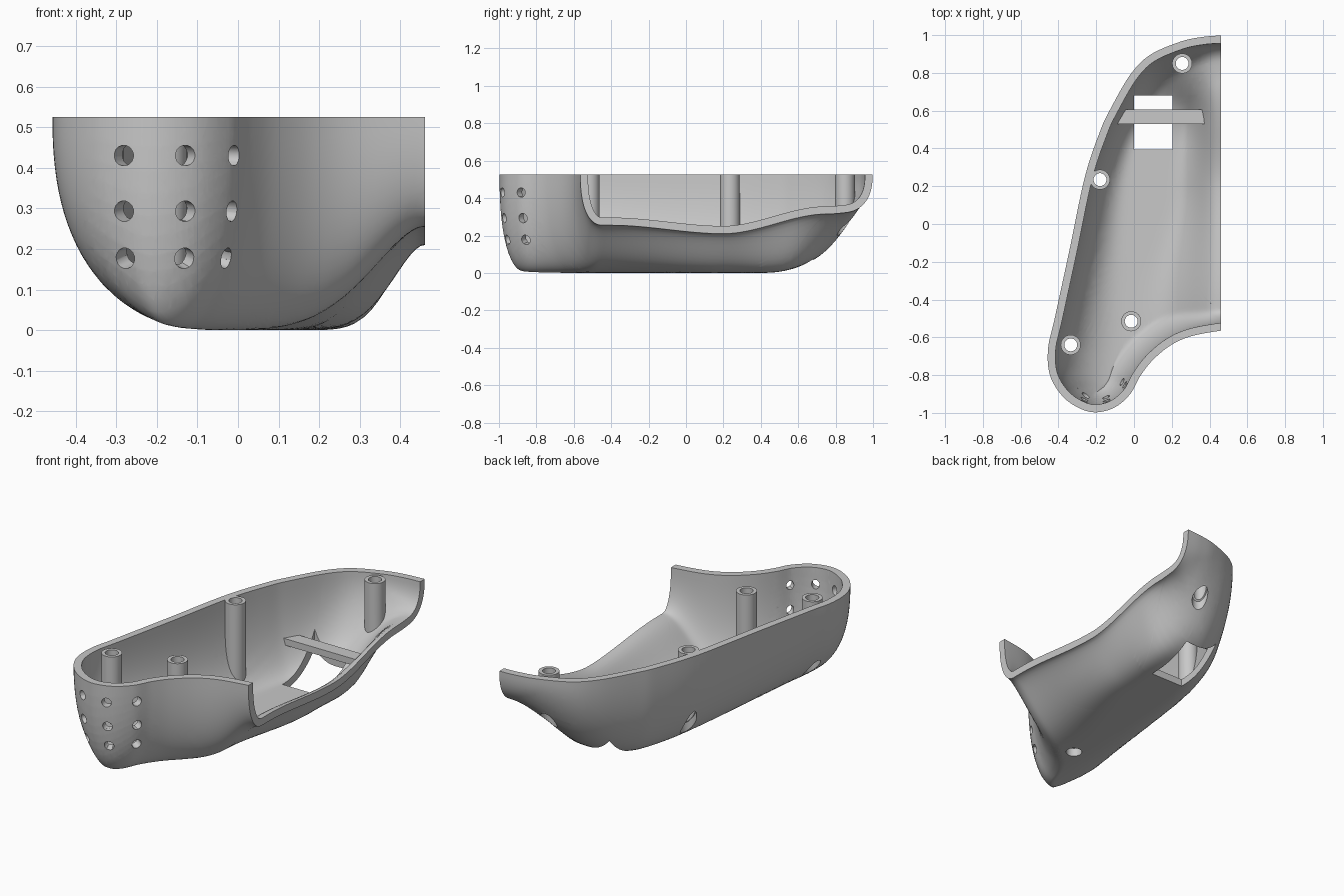
import bpy, bmesh, math
from mathutils import Vector
from mathutils.bvhtree import BVHTree

if "Cube" in bpy.data.objects:
    bpy.data.objects.remove(bpy.data.objects["Cube"], do_unlink=True)

TOP, CUT, WALL = 0.525, 0.46, 0.041
SCREWS = [(0.255, 0.85), (-0.18, 0.235), (-0.015, -0.515), (-0.335, -0.64)]
UP = Vector((0, 0, 1))

grey = bpy.data.materials.new("grey_plastic")
grey.use_nodes = True
grey.diffuse_color = (0.58, 0.58, 0.58, 1)
grey.node_tree.nodes["Principled BSDF"].inputs["Base Color"].default_value = (0.58, 0.58, 0.58, 1)

# Rim outline seen from above: x, y, rounding radius of the wall below
RIM = [(0.54, 1.0, .14), (0.46, 0.998, .14), (0.36, 0.99, .15), (0.245, 0.965, .16),
       (0.085, 0.895, .18), (-0.02, 0.79, .19), (-0.127, 0.605, .2), (-0.18, 0.49, .21),
       (-0.26, 0.25, .24), (-0.34, -0.13, .3), (-0.42, -0.5, .39), (-0.455, -0.66, .42),
       (-0.445, -0.8, .38), (-0.38, -0.91, .27), (-0.29, -0.975, .18), (-0.2, -0.997, .15),
       (-0.1, -0.97, .15), (-0.02, -0.9, .16), (0.03, -0.81, .17), (0.095, -0.725, .17),
       (0.19, -0.645, .16), (0.3, -0.595, .14), (0.46, -0.565, .12), (0.54, -0.565, .12)]


def smooth_path(points, steps):
    """Catmull-Rom curve through the points."""
    pts = [Vector(p) for p in points]
    pts = [2 * pts[0] - pts[1]] + pts + [2 * pts[-1] - pts[-2]]
    out = []
    for a, b, c, d in zip(pts, pts[1:], pts[2:], pts[3:]):
        for k in range(steps):
            t = k / steps
            out.append(0.5 * (2 * b + (c - a) * t + (2 * a - 5 * b + 4 * c - d) * t * t
                              + (3 * b - a - 3 * c + d) * t ** 3))
    return out + [pts[-2]]


def ease(t):
    t = min(1, max(0, t))
    return t * t * (3 - 2 * t)


def ease_table(table, v):
    for (a, fa), (b, fb) in zip(table, table[1:]):
        if v <= b:
            return fa + (fb - fa) * ease((v - a) / (b - a))
    return table[-1][1]


rim = smooth_path(RIM, 7)
SEGS = [(a.x, a.y, b.x - a.x, b.y - a.y, (b - a).xy.length_squared, a.z) for a, b in zip(rim, rim[1:])]
RIDGE = [(-0.4, 0.255), (0.2, 0.21), (0.75, 0.315), (1.0, 0.335)]
FLAT_EDGE = [(-0.5, -0.1), (0.2, 0.12), (0.55, 0.17), (0.85, -0.05)]
ROUND = 2.35


def hull_height(x, y):
    """Height of the outer skin: a keel, a floor rising to the centre line, and rounded walls."""
    ridge, start = ease_table(RIDGE, y), ease_table(FLAT_EDGE, y)
    keel = min(ridge, 0.26 * max(0, (y - 0.4) / 0.5) ** 2.3)
    floor = keel + (ridge - keel) * ease(max(0, (x - start) / (CUT - start)) ** 2.2)
    wall = 0
    for ax, ay, dx, dy, l2, r in SEGS:
        px, py = x - ax, y - ay
        t = min(1, max(0, (px * dx + py * dy) / l2))
        d = math.hypot(px - t * dx, py - t * dy)
        if d < r:
            wall = max(wall, 1 - (1 - (1 - d / r) ** ROUND) ** (1 / ROUND))
    return floor + (TOP - floor) * wall


def finish(name, bm):
    me = bpy.data.meshes.new(name)
    bm.to_mesh(me)
    bm.free()
    ob = bpy.data.objects.new(name, me)
    bpy.context.collection.objects.link(ob)
    me.materials.append(grey)
    return ob


def activate(ob):
    bpy.ops.object.select_all(action='DESELECT')
    ob.select_set(True)
    bpy.context.view_layer.objects.active = ob


def soften(ob):
    activate(ob)
    bpy.ops.object.shade_smooth_by_angle(angle=math.radians(35))


def cut_hole(bm, centre, axis, sizes, depth):
    """Slice nearby faces along the sides of a prism and drop the faces inside it."""
    centre, axis = Vector(centre), Vector(axis).normalized()
    u = Vector((axis.y, -axis.x, 0)) if abs(axis.z) < 0.9 else Vector((1, 0, 0))
    u.normalize()
    v = axis.cross(u)
    sides = [u * math.cos(math.tau * k / len(sizes)) + v * math.sin(math.tau * k / len(sizes))
             for k in range(len(sizes))]

    def near_faces():
        found = []
        for f in bm.faces:
            rel = f.calc_center_median() - centre
            along = rel.dot(axis)
            if abs(along) < depth and (rel - axis * along).length < 1.3 * max(sizes) + 0.08:
                found.append(f)
        return found

    for side, size in zip(sides, sizes):
        faces = near_faces()
        edges = {e for f in faces for e in f.edges}
        verts = {p for f in faces for p in f.verts}
        bmesh.ops.bisect_plane(bm, geom=[*verts, *edges, *faces], dist=1e-5,
                               plane_co=centre + side * size, plane_no=side)
    inside = [f for f in near_faces()
              if all((f.calc_center_median() - centre).dot(s) < r for s, r in zip(sides, sizes))]
    bmesh.ops.delete(bm, geom=inside, context='FACES')


def trim(bm, point, normal):
    """Cut away everything beyond a plane and close the wall section."""
    point, normal = Vector(point), Vector(normal)
    bmesh.ops.bisect_plane(bm, geom=bm.verts[:] + bm.edges[:] + bm.faces[:], dist=1e-5,
                           plane_co=point, plane_no=normal, clear_outer=True)
    section = [e for e in bm.edges if e.is_boundary
               and all(abs((p.co - point).dot(normal)) < 1e-4 for p in e.verts)]
    bmesh.ops.triangle_fill(bm, edges=section, use_beauty=False, normal=normal)


# Shell skin: rings shrinking from the outline to a hub, with a short skirt above the rim
outline = [p.xy for p in rim]
for k in range(1, 70):
    outline.append(Vector((0.54, 0.2175 - 0.7825 * math.cos(math.pi * k / 70))))
hub = Vector((0.1, 0))
RINGS = 34
bm = bmesh.new()
skirt = [bm.verts.new((p.x, p.y, TOP + 0.05)) for p in rim]
rings = []
for j in range(RINGS):
    s = 1 - (j / RINGS) ** 2.1
    spots = [hub + (p - hub) * s for p in outline]
    rings.append([bm.verts.new((q.x, q.y, hull_height(q.x, q.y))) for q in spots])
centre = bm.verts.new((*hub, hull_height(*hub)))
count = len(outline)
for i in range(count):
    n = (i + 1) % count
    if n < len(rim) and n > i:
        bm.faces.new((skirt[i], skirt[n], rings[0][n], rings[0][i]))
    for a, b in zip(rings, rings[1:]):
        bm.faces.new((a[i], a[n], b[n], b[i]))
    bm.faces.new((rings[-1][i], rings[-1][n], centre))
bm.normal_update()
if centre.link_faces[0].normal.z > 0:
    bmesh.ops.reverse_faces(bm, faces=bm.faces[:])

# Grid of grip holes
for x, y, way in ((-0.278, -0.96, (-0.2, -1, 0)), (-0.135, -0.96, (0.25, -1, 0)),
                  (-0.012, -0.88, (0.8, -0.6, 0))):
    for z in (0.43, 0.293, 0.177):
        drift = (0.43 - z) * way[0] * 0.07
        cut_hole(bm, (x + drift, y, z), way, [0.025] * 16, 0.12)
bm.normal_update()

# Wall thickness
shell = finish("grip_shell", bm)
solid = shell.modifiers.new("thickness", 'SOLIDIFY')
solid.thickness, solid.offset = WALL, -1
activate(shell)
bpy.ops.object.modifier_apply(modifier=solid.name)
bm = bmesh.new()
bm.from_mesh(shell.data)

# Upright sides of the floor window, from the outer skin to the inner one
WINDOW, HALF = Vector((0.1025, 0.5375)), Vector((0.1025, 0.1425))
tree = BVHTree.FromBMesh(bm)
frame = bmesh.new()
corners = [WINDOW + Vector((HALF.x * a, HALF.y * b)) for a, b in ((-1, -1), (1, -1), (1, 1), (-1, 1))]
path = [a.lerp(b, k / 16) for a, b in zip(corners, corners[1:] + corners[:1]) for k in range(16)]
low = [frame.verts.new((p.x, p.y, hull_height(p.x, p.y))) for p in path]
high = [frame.verts.new(tree.ray_cast(Vector((p.x, p.y, TOP - 0.02)), -UP)[0]) for p in path]
for i in range(len(path)):
    n = (i + 1) % len(path)
    frame.faces.new((high[i], high[n], low[n], low[i]))
finish("window_sides", frame)
cut_hole(bm, (*WINDOW, 0), UP, [*HALF] * 2, 0.45)

# Trim the rim and the centre line flat, then open the screw holes
trim(bm, (CUT, 0, 0), (1, 0, 0))
trim(bm, (0, 0, TOP), UP)
bmesh.ops.recalc_face_normals(bm, faces=bm.faces[:])
for x, y in SCREWS:
    cut_hole(bm, (x, y, 0), UP, [0.048] * 16, 0.5)
bm.to_mesh(shell.data)
bm.free()
soften(shell)

# Hollow screw posts with a wider recess at the foot, which follows the shell
PROFILE = [(0.053, 0.002), (0.053, None), (0.034, None), (0.034, 0.05), (0.042, 0.05), (0.042, 0.002)]
for k, (x, y) in enumerate(SCREWS):
    bm = bmesh.new()
    loops = []
    for radius, lift in PROFILE:
        loop = []
        for i in range(40):
            a = math.tau * i / 40
            px, py = x + radius * math.cos(a), y + radius * math.sin(a)
            loop.append(bm.verts.new((px, py, TOP if lift is None else hull_height(px, py) + lift)))
        loops.append(loop)
    for a, b in zip(loops, loops[1:] + loops[:1]):
        for i in range(40):
            n = (i + 1) % 40
            bm.faces.new((a[i], a[n], b[n], b[i]))
    bmesh.ops.recalc_face_normals(bm, faces=bm.faces[:])
    soften(finish(f"screw_post_{k + 1}", bm))

# Cross bar over the floor window
bm = bmesh.new()
base = bm.faces.new([bm.verts.new((x, y, 0.188)) for x, y in
                     ((-0.105, 0.53), (0.395, 0.53), (0.388, 0.605), (-0.073, 0.605))])
top = bmesh.ops.extrude_face_region(bm, geom=[base])["geom"]
bmesh.ops.translate(bm, vec=(0, 0, 0.037), verts=[v for v in top if isinstance(v, bmesh.types.BMVert)])
bmesh.ops.recalc_face_normals(bm, faces=bm.faces[:])
finish("cross_bar", bm)
